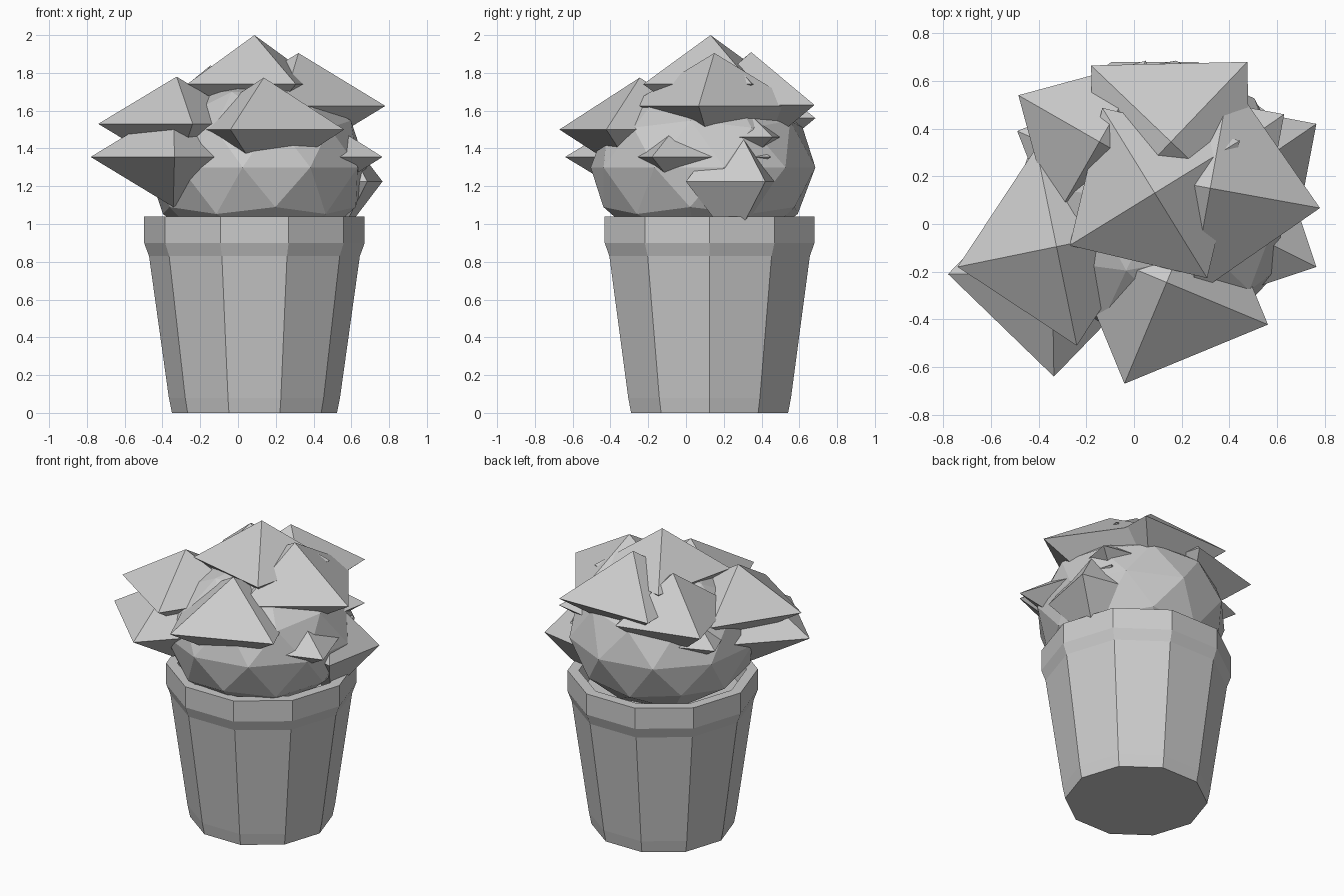
import bpy, bmesh, math
from mathutils import Matrix, Vector

old = bpy.data.objects.get("Cube")
if old:
    bpy.data.objects.remove(old, do_unlink=True)

grey = bpy.data.materials.new("plain_grey")
grey.use_nodes = True
grey.diffuse_color = (0.6, 0.6, 0.6, 1)
grey.node_tree.nodes["Principled BSDF"].inputs["Base Color"].default_value = grey.diffuse_color


def finish(bm, name):
    """Turn a bmesh into a flat shaded grey object."""
    bmesh.ops.recalc_face_normals(bm, faces=bm.faces[:])
    mesh = bpy.data.meshes.new(name)
    bm.to_mesh(mesh)
    bm.free()
    mesh.materials.append(grey)
    obj = bpy.data.objects.new(name, mesh)
    bpy.context.collection.objects.link(obj)
    return obj


def lathe(name, centre, profile, sides):
    """Stack rings of (radius, height) and cap both ends."""
    bm = bmesh.new()
    rings = []
    for r, z in profile:
        rings.append([bm.verts.new((centre[0] + r * math.cos(math.tau * i / sides),
                                    centre[1] + r * math.sin(math.tau * i / sides), z))
                      for i in range(sides)])
    for a, b in zip(rings, rings[1:]):
        for i in range(sides):
            j = (i + 1) % sides
            bm.faces.new((a[i], a[j], b[j], b[i]))
    bm.faces.new(rings[0])
    bm.faces.new(rings[-1])
    return finish(bm, name)


def leaf(name, centre, corner, z, height):
    """Squat octahedron with one horizontal corner aimed at a point."""
    arm = Vector(corner) - Vector(centre)
    bm = bmesh.new()
    bmesh.ops.create_uvsphere(
        bm, u_segments=4, v_segments=2, radius=1,
        matrix=Matrix.Translation((*centre, z))
        @ Matrix.Rotation(math.atan2(arm.y, arm.x), 4, "Z")
        @ Matrix.Diagonal((arm.length, arm.length, height, 1)))
    return finish(bm, name)


# Ten-sided pot with a thick rim and a sunken soil floor
lathe("pot", (0.087, 0.125),
      [(0.437, 0), (0.453, 0.08), (0.558, 0.83), (0.584, 0.9),
       (0.584, 1.04), (0.515, 1.04), (0.5, 0.9)], 10)

# Faceted bush core, slightly squashed
bm = bmesh.new()
bmesh.ops.create_icosphere(
    bm, subdivisions=2, radius=1,
    matrix=Matrix.Translation((0.1, 0.09, 1.3))
    @ Matrix.Diagonal((0.59, 0.6, 0.47, 1)) @ Matrix.Rotation(0.5, 4, "Z"))
finish(bm, "bush_core")

# Leaf clumps: centre, outer corner, height of the corners, half height
leaves = {
    "top_leaf": ((0.087, 0.13), (-0.27, -0.09), 1.74, 0.26),
    "front_leaf": ((0.137, -0.245), (-0.04, -0.67), 1.5, 0.275),
    "upper_right_leaf": ((-0.325, -0.095), (-0.74, -0.18), 1.53, 0.25),
    "lower_right_leaf": ((-0.343, -0.203), (-0.78, -0.21), 1.355, 0.265),
    "upper_left_leaf": ((0.32, 0.15), (0.78, 0.067), 1.625, 0.28),
    "back_leaf": ((0.155, 0.345), (0.475, 0.68), 1.63, 0.28),
    "lower_left_leaf": ((0.515, 0.25), (0.765, 0.42), 1.225, 0.33),
    "front_left_leaf": ((0.345, 0.03), (0.765, -0.18), 1.355, 0.265),
    "back_right_leaf": ((-0.145, 0.345), (-0.485, 0.54), 1.56, 0.28),
    "inner_right_leaf": ((-0.1, 0.22), (-0.49, 0.39), 1.42, 0.26),
    "inner_left_leaf": ((0.25, 0.2), (0.63, 0.46), 1.46, 0.26),
}
for name, spec in leaves.items():
    leaf(name, *spec)
